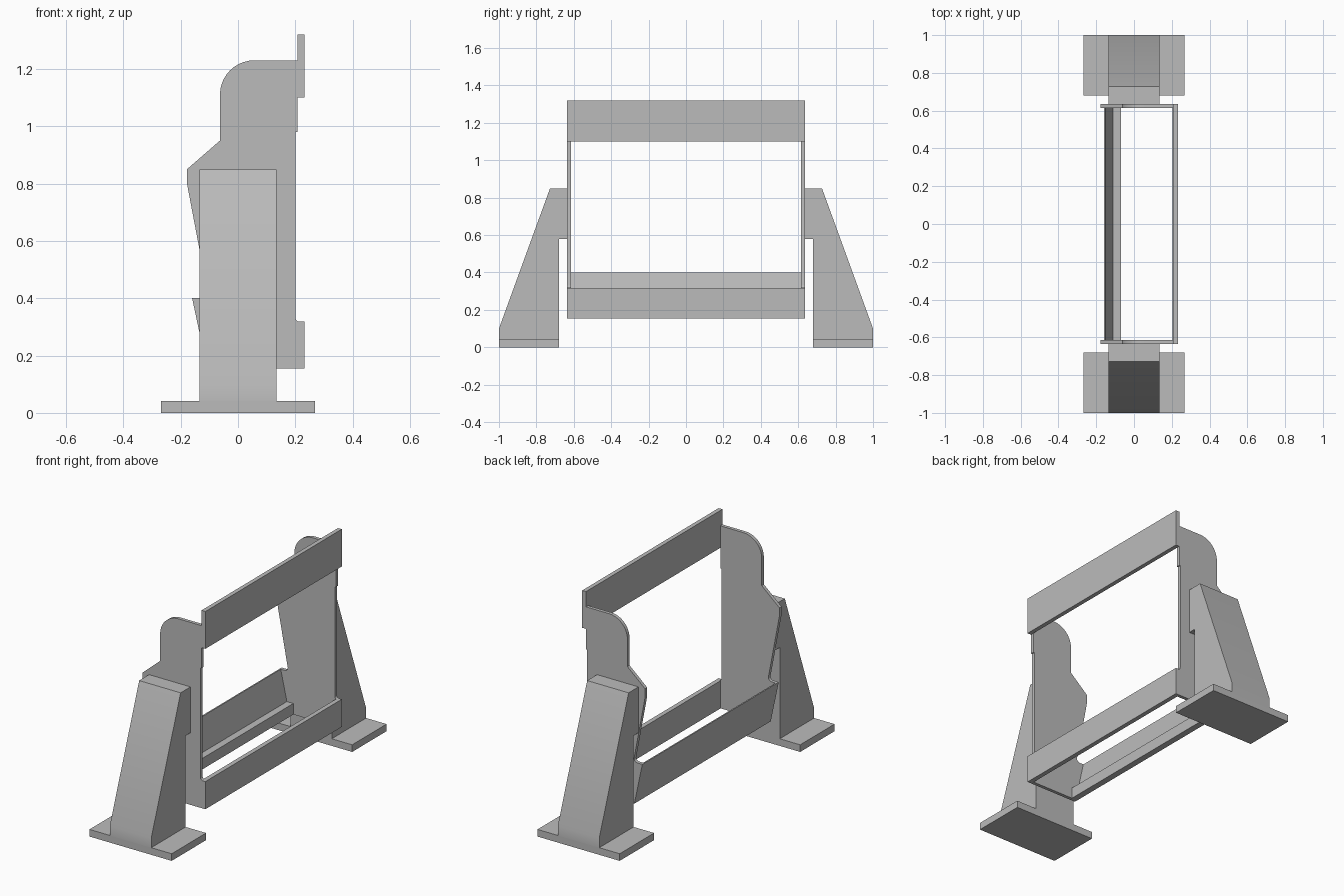
import bpy, bmesh, math
from math import radians

cube = bpy.data.objects.get("Cube")
if cube:
    bpy.data.objects.remove(cube, do_unlink=True)

grey = bpy.data.materials.new("plain grey")
grey.use_nodes = True
GREY = (0.5, 0.5, 0.5, 1)
grey.diffuse_color = GREY
grey.node_tree.nodes["Principled BSDF"].inputs["Base Color"].default_value = GREY


def extrude(name, points, axis, lo, hi):
    """Prism from a closed profile: (x, z) points along y, or (y, z) points along x."""
    bm = bmesh.new()
    place = (lambda p, d: (p[0], d, p[1])) if axis == "y" else (lambda p, d: (d, p[0], p[1]))
    rings = [[bm.verts.new(place(p, d)) for p in points] for d in (lo, hi)]
    for ring in rings:
        bm.faces.new(ring)
    n = len(points)
    for i in range(n):
        j = (i + 1) % n
        bm.faces.new((rings[0][i], rings[0][j], rings[1][j], rings[1][i]))
    bmesh.ops.recalc_face_normals(bm, faces=bm.faces)
    mesh = bpy.data.meshes.new(name)
    bm.to_mesh(mesh)
    bm.free()
    mesh.materials.append(grey)
    obj = bpy.data.objects.new(name, mesh)
    bpy.context.collection.objects.link(obj)
    bpy.ops.object.select_all(action="DESELECT")
    obj.select_set(True)
    bpy.context.view_layer.objects.active = obj
    bpy.ops.object.shade_smooth_by_angle(angle=radians(30))
    return obj


def box(x0, x1, z0, z1):
    return [(x0, z0), (x1, z0), (x1, z1), (x0, z1)]


def arc(cx, cz, r, start, end, steps=8):
    angles = [radians(start + (end - start) * i / steps) for i in range(steps + 1)]
    return [(cx + r * math.cos(a), cz + r * math.sin(a)) for a in angles]


# End plate outline, clockwise from the rear lower corner
BOTTOM, TOP = 0.155, 1.23
plate = [(-0.108, BOTTOM), (-0.16, 0.4)]
plate += arc(-0.126, 0.42, 0.02, 270, 360, 4)              # notch above the tray
plate += [(-0.178, 0.80), (-0.178, 0.85), (-0.063, 0.95)]
plate += arc(0.057, TOP - 0.12, 0.12, 180, 90, 10)         # rounded shoulder
plate += [(0.207, TOP), (0.207, 0.98), (0.2, 0.98)]
plate += arc(0.215, 0.333, 0.015, 180, 270, 4)             # fillet above the lower rail
plate += [(0.23, 0.318), (0.23, BOTTOM)]

for side, label in ((1, "back"), (-1, "front")):
    extrude(label + "_end_plate", plate, "y", side * 0.615, side * 0.635)
    # Foot: flat base and tapered upright with a step towards the plate
    extrude(label + "_foot_base", box(-0.268, 0.268, 0, 0.042), "y", side * 0.68, side * 1.0)
    upright = [(0.68, 0.03), (1.0, 0.03), (1.0, 0.1), (0.727, 0.85),
               (0.635, 0.85), (0.635, 0.58), (0.68, 0.58)]
    extrude(label + "_foot_upright", [(side * y, z) for y, z in upright], "x", -0.135, 0.135)

# Long rails joining the plates
extrude("upper_rail", box(0.207, 0.232, 1.1, 1.32), "y", -0.635, 0.635)
extrude("lower_rail", box(0.205, 0.232, BOTTOM, 0.318), "y", -0.635, 0.635)

# Leaning tray with a ledge along its foot
tray = [(-0.108, BOTTOM), (-0.07, BOTTOM), (-0.07, 0.22), (-0.112, 0.22),
        (-0.152, 0.4), (-0.16, 0.4)]
extrude("leaning_tray", tray, "y", -0.615, 0.615)
